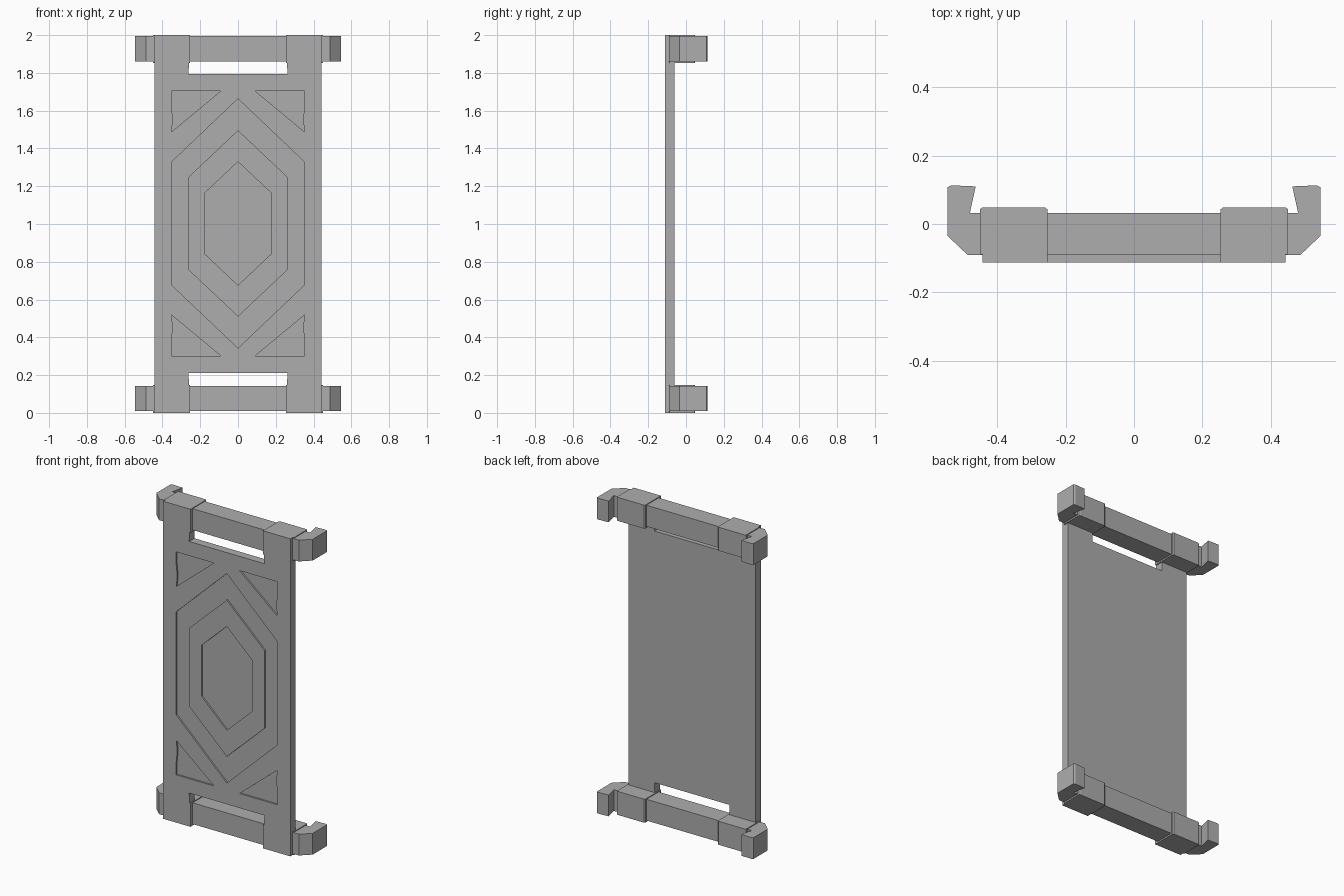
import bpy, bmesh

old = bpy.data.objects.get("Cube")
if old:
    bpy.data.objects.remove(old)

stone = bpy.data.materials.new("plain grey")
stone.use_nodes = True
GREY = (0.42, 0.42, 0.42, 1)
stone.diffuse_color = GREY
stone.node_tree.nodes["Principled BSDF"].inputs["Base Color"].default_value = GREY


def prism(name, outline, low, high, along="y"):
    """Extrude an outline along y (points are x, z) or z (points are x, y)."""
    bm = bmesh.new()
    place = (lambda p: (p[0], low, p[1])) if along == "y" else (lambda p: (p[0], p[1], low))
    face = bm.faces.new([bm.verts.new(place(p)) for p in outline])
    grown = bmesh.ops.extrude_face_region(bm, geom=[face])
    shift = (0, high - low, 0) if along == "y" else (0, 0, high - low)
    moved = [v for v in grown["geom"] if isinstance(v, bmesh.types.BMVert)]
    bmesh.ops.translate(bm, verts=moved, vec=shift)
    bmesh.ops.recalc_face_normals(bm, faces=bm.faces)
    mesh = bpy.data.meshes.new(name)
    bm.to_mesh(mesh)
    bm.free()
    mesh.materials.append(stone)
    obj = bpy.data.objects.new(name, mesh)
    bpy.context.collection.objects.link(obj)
    return obj


def carve(target, cutter):
    """Cut a recess into the target and discard the cutter."""
    mod = target.modifiers.new("recess", "BOOLEAN")
    mod.operation = "DIFFERENCE"
    mod.solver = "EXACT"
    mod.object = cutter
    bpy.context.view_layer.objects.active = target
    bpy.ops.object.modifier_apply(modifier=mod.name)
    bpy.data.objects.remove(cutter)


def hexagon(half_width, shoulder, tip):
    """Upright hexagon centred on the panel's middle height."""
    w, s, t = half_width, shoulder, tip
    return [(x, MID + z) for x, z in
            [(0, t), (w, s), (w, -s), (0, -t), (-w, -s), (-w, s)]]


MID = 1.003
FRONT, BACK = -0.112, -0.06
FLOOR = FRONT + 0.01

# Panel with two prongs at each end
right_edge = [(0.262, 0.21), (0.253, 0), (0.443, 0),
              (0.443, 2), (0.253, 2), (0.262, 1.795)]
left_edge = [(-x, z) for x, z in reversed(right_edge)]
panel = prism("panel", right_edge + left_edge, FRONT, BACK)

# Recessed hexagonal band and corner triangles
carve(panel, prism("band_cutter", hexagon(0.352, 0.325, 0.66), -0.2, FLOOR))
for sx in (-1, 1):
    for sz in (-1, 1):
        corner = [(sx * x, MID + sz * z) for x, z in
                  [(0.352, 0.702), (0.09, 0.702), (0.352, 0.485),
                   (0.345, 0.55), (0.352, 0.62)]]
        carve(panel, prism("corner_cutter", corner, -0.2, FLOOR))

# Raised medallion with a sunken centre
medallion = prism("medallion", hexagon(0.263, 0.245, 0.493), FRONT, FLOOR + 0.004)
carve(medallion, prism("centre_cutter", hexagon(0.177, 0.16, 0.327), -0.2, FLOOR))

# Hooked crossbars, each held by two wrapping sleeves
half_bar = [(0.487, -0.09), (0.545, -0.035), (0.545, 0.108),
            (0.535, 0.113), (0.463, 0.11), (0.48, 0.032)]
bar_outline = half_bar + [(-x, y) for x, y in reversed(half_bar)]
sleeve = [(0.253, FRONT), (0.443, FRONT), (0.443, -0.09), (0.45, -0.088),
          (0.45, 0.044), (0.443, 0.048), (0.26, 0.048), (0.253, 0.043)]

for end, base in (("lower", 0.004), ("upper", 1.856)):
    prism(end + "_crossbar", bar_outline, base + 0.005, base + 0.139, "z")
    for side, sx in (("left", 1), ("right", -1)):
        prism(f"{end}_{side}_sleeve", [(sx * x, y) for x, y in sleeve],
              base - 0.004, base + 0.144, "z")
